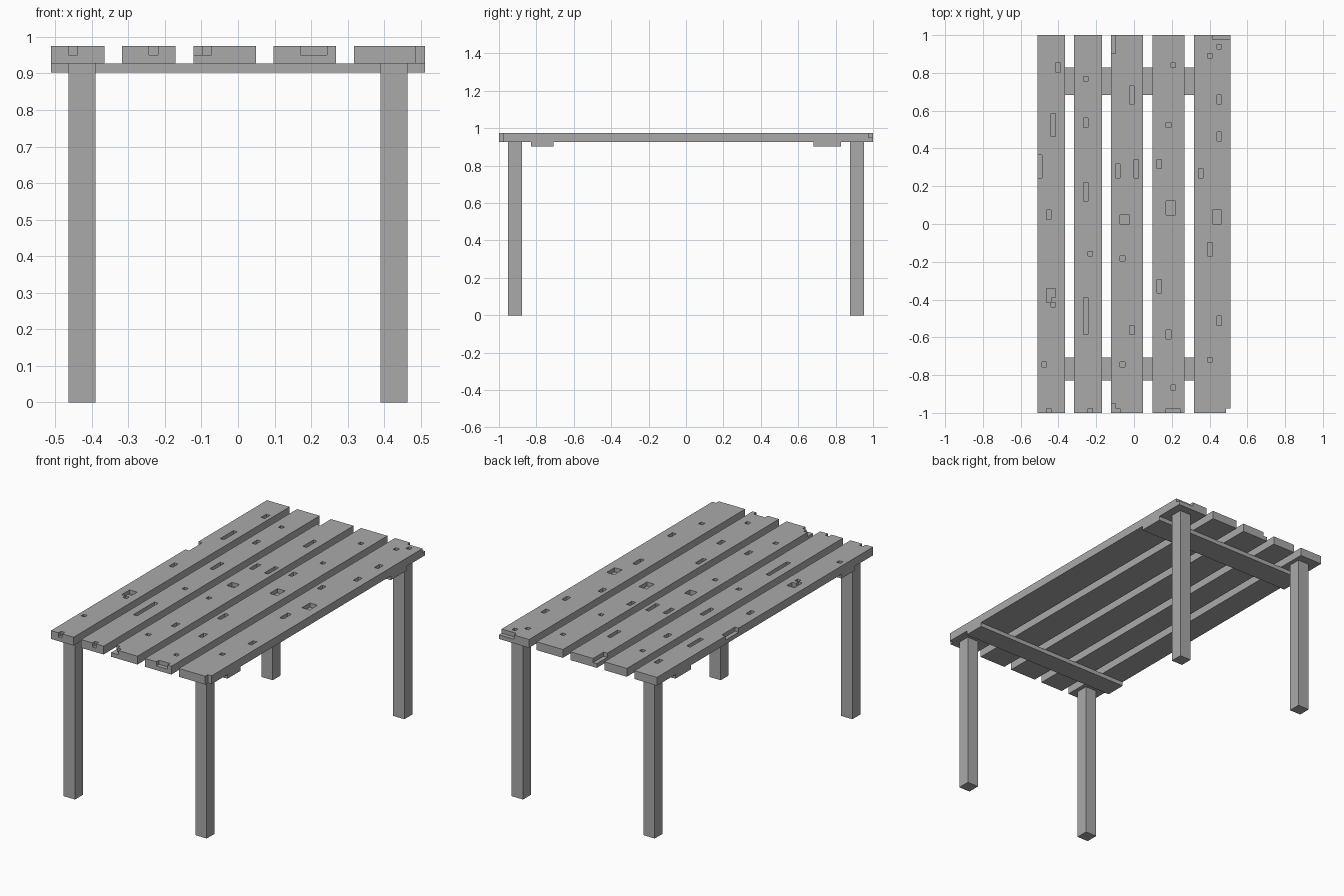
import bpy
import bmesh
from math import radians

if "Cube" in bpy.data.objects:
    bpy.data.objects.remove(bpy.data.objects["Cube"], do_unlink=True)

# The table is 82 small blocks long, and every part snaps to that block size
UNIT = 2 / 82
LEG_TOP, TABLE_TOP, HALF_LENGTH = 38, 40, 41

grey = bpy.data.materials.new("weathered_grey")
grey.use_nodes = True
colour = (0.4, 0.4, 0.4, 1)
grey.diffuse_color = colour
grey.node_tree.nodes["Principled BSDF"].inputs["Base Color"].default_value = colour


def finish(name, bm):
    """Turn a block-unit bmesh into a flat-shaded object."""
    bmesh.ops.scale(bm, vec=(UNIT, UNIT, UNIT), verts=bm.verts)
    mesh = bpy.data.meshes.new(name)
    bm.to_mesh(mesh)
    bm.free()
    mesh.materials.append(grey)
    obj = bpy.data.objects.new(name, mesh)
    bpy.context.collection.objects.link(obj)
    return obj


def box(name, low, high):
    bm = bmesh.new()
    bmesh.ops.create_cube(bm, size=1)
    for v in bm.verts:
        v.co = [h if c > 0 else l for c, l, h in zip(v.co, low, high)]
    return finish(name, bm)


def chip(x, y, length=1, width=1, depth=1):
    """Cells removed from the top of a plank, starting at its low corner."""
    return {(x + i, y + j, TABLE_TOP - 1 - k)
            for i in range(width) for j in range(length) for k in range(depth)}


def plank(name, left, right, chips):
    """A board made of blocks, with worn chips missing from its top."""
    solid = {(x, y, z) for x in range(left, right)
             for y in range(-HALF_LENGTH, HALF_LENGTH)
             for z in range(LEG_TOP, TABLE_TOP)}
    for c in chips:
        solid -= chip(*c)
    bm = bmesh.new()
    for cell in solid:
        for axis in range(3):
            for side in (0, 1):
                beside = list(cell)
                beside[axis] += 2 * side - 1
                if tuple(beside) in solid:
                    continue
                # Only the outer skin of the blocks is kept
                corners = []
                for a, b in ((0, 0), (1, 0), (1, 1), (0, 1)):
                    p = list(cell)
                    p[axis] += side
                    p[(axis + 1) % 3] += a
                    p[(axis + 2) % 3] += b
                    corners.append(bm.verts.new(p))
                bm.faces.new(corners if side else corners[::-1])
    bmesh.ops.remove_doubles(bm, verts=bm.verts, dist=0.01)
    bmesh.ops.dissolve_limit(bm, angle_limit=radians(1),
                             verts=bm.verts, edges=bm.edges)
    bmesh.ops.triangulate(bm, faces=[f for f in bm.faces if len(f.verts) > 4])
    return finish(name, bm)


# Tabletop planks; each chip is x, y, length, width, depth
plank("right_edge_plank", -21, -15, [
    (-17, 33, 2), (-18, 19, 5), (-21, 10, 5), (-19, 1, 2), (-19, -16, 2, 2),
    (-19, -17), (-18, -18), (-20, -31), (-19, -41)])
plank("right_inner_plank", -13, -7, [
    (-11, 31), (-11, 21, 2), (-11, 5, 4), (-10, -7), (-11, -24, 8), (-10, -41)])
plank("middle_plank", -5, 2, [
    (-5, 37, 4), (-1, 26, 4), (-4, 10, 3), (0, 10, 4), (-3, 0, 2, 2),
    (-3, -8), (-1, -24, 2), (-3, -31), (-5, -41, 2), (-4, -41)])
plank("left_inner_plank", 4, 11, [
    (8, 34), (7, 21), (5, 12, 2), (7, 2, 3, 2), (5, -15, 3), (7, -25, 2),
    (8, -36), (7, -41, 1, 3)])
plank("left_edge_plank", 13, 21, [
    (18, 38), (16, 36), (18, 26, 2), (18, 18, 2), (14, 10, 2), (17, 0, 3, 2),
    (16, -7, 3), (18, -22, 2), (16, -30), (17, 40, 1, 4), (20, -41, 1, 1, 2)])

# Cross battens under the planks
box("front_batten", (-21, -34, LEG_TOP - 1), (21, -29, LEG_TOP))
box("back_batten", (-21, 28, LEG_TOP - 1), (21, 34, LEG_TOP))

# Four square legs
for side, x in (("right", -19), ("left", 16)):
    for end, y in (("front", -39), ("back", 36)):
        box(f"{end}_{side}_leg", (x, y, 0), (x + 3, y + 3, LEG_TOP))
